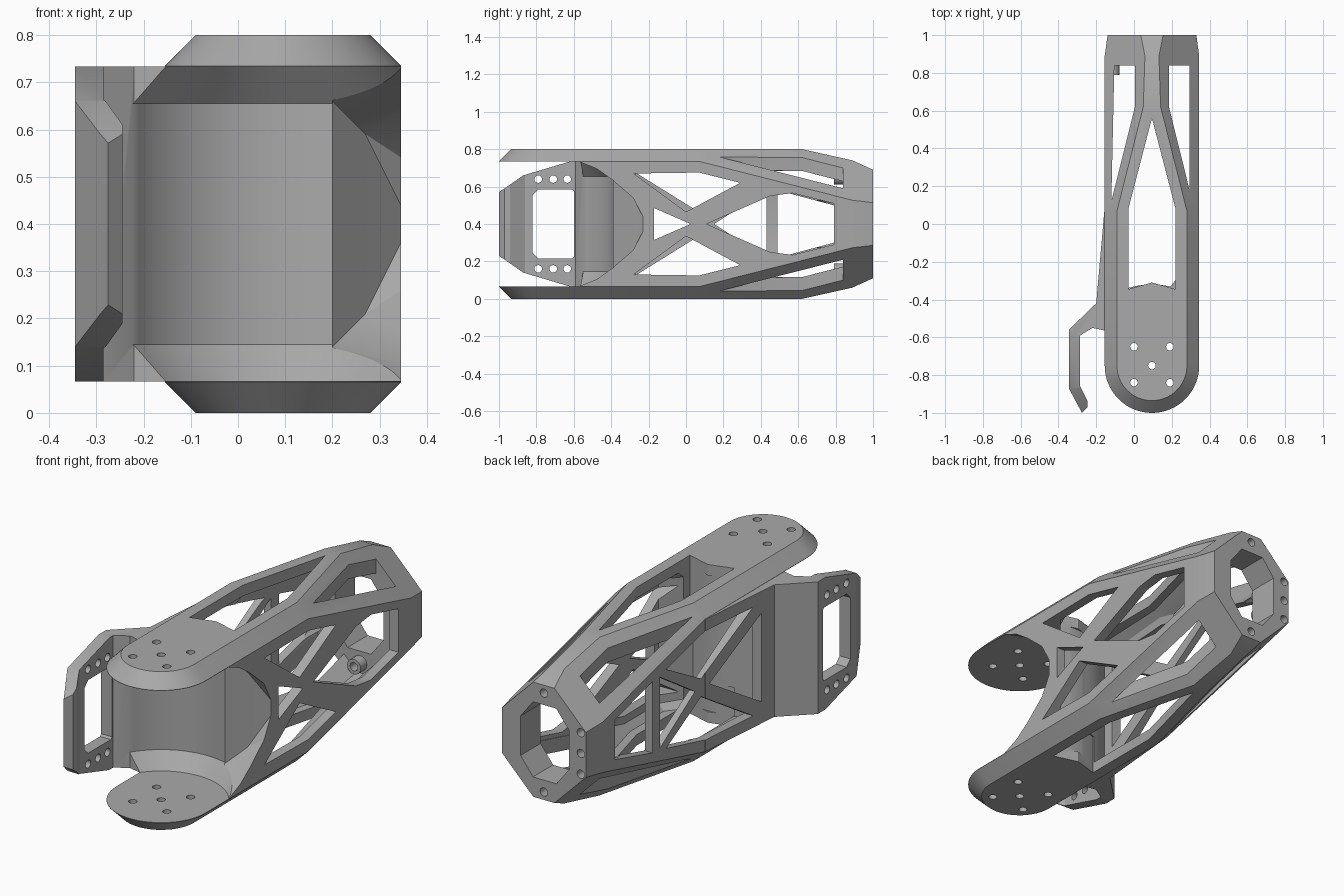
import bpy, bmesh, math
from mathutils import Vector

cube = bpy.data.objects.get("Cube")
if cube:
    bpy.data.objects.remove(cube, do_unlink=True)

CX = 0.095     # centre line of the arm
FY = -0.75     # pivot axis of the fork
MID = 0.4      # everything is built around z = 0 and lifted by this at the end

metal = bpy.data.materials.new("plain grey")
metal.use_nodes = True
metal.diffuse_color = (0.4, 0.4, 0.4, 1)
metal.node_tree.nodes["Principled BSDF"].inputs["Base Color"].default_value = (0.4, 0.4, 0.4, 1)


def to_object(bm, name):
    bmesh.ops.recalc_face_normals(bm, faces=bm.faces[:])
    mesh = bpy.data.meshes.new(name)
    bm.to_mesh(mesh)
    bm.free()
    ob = bpy.data.objects.new(name, mesh)
    bpy.context.collection.objects.link(ob)
    return ob


def hull(points, name):
    bm = bmesh.new()
    for p in points:
        bm.verts.new(p)
    bmesh.ops.convex_hull(bm, input=bm.verts[:])
    bmesh.ops.delete(bm, geom=[v for v in bm.verts if not v.link_faces], context='VERTS')
    bmesh.ops.dissolve_limit(bm, angle_limit=0.02, verts=bm.verts[:], edges=bm.edges[:])
    return to_object(bm, name)


def prism(pts, axis, lo, hi, name="cutter"):
    """Extrude a flat outline along an axis; pts use the other two axes in order."""
    place = {'x': lambda a, b, t: (t, a, b),
             'y': lambda a, b, t: (a, t, b),
             'z': lambda a, b, t: (a, b, t)}[axis]
    bm = bmesh.new()
    low = [bm.verts.new(place(a, b, lo)) for a, b in pts]
    high = [bm.verts.new(place(a, b, hi)) for a, b in pts]
    bm.faces.new(low)
    bm.faces.new(high[::-1])
    for i in range(len(pts)):
        j = (i + 1) % len(pts)
        bm.faces.new((low[i], high[i], high[j], low[j]))
    return to_object(bm, name)


def circle(cx, cy, r, n=20):
    return [(cx + r * math.cos(math.tau * i / n), cy + r * math.sin(math.tau * i / n))
            for i in range(n)]


def combine(target, tool, op='DIFFERENCE'):
    mod = target.modifiers.new("join", 'BOOLEAN')
    mod.operation, mod.object, mod.solver = op, tool, 'EXACT'
    deps = bpy.context.evaluated_depsgraph_get()
    deps.update()
    mesh = bpy.data.meshes.new_from_object(target.evaluated_get(deps))
    target.modifiers.clear()
    target.data = mesh
    bpy.data.objects.remove(tool, do_unlink=True)


def section(y, cx, w, h, c):
    """Chamfered rectangle: half width w, half height h, diagonal limit c."""
    return [(cx + sx * a, y, sz * b) for sx in (1, -1) for sz in (1, -1)
            for a, b in ((w, c - w), (c - h, h))]


def flip(pts):
    return [(a, -b) for a, b in pts]


def mirrored(pts):
    """Close a half outline by reflecting it in height."""
    return pts + [(a, -b) for a, b in reversed(pts) if b]


# Outer body: tapered chamfered tube with round fork ends
pts = []
for y, w, h, c in ((FY, .25, .4, .585), (.07, .25, .4, .585), (.62, .25, .4, .446),
                   (.89, .25, .34, .377), (1, .235, .29, .349)):
    pts += section(y, CX, w, h, c)
for r, z in ((.25, .335), (.185, .4)):
    for x, y in circle(CX, FY, r, 64):
        pts += [(x, y, z), (x, y, -z)]
arm = hull(pts, "arm_frame")

# Offset side bracket: plan outline limited by a side outline
plan = [(-.157, .07), (-.2, -.42), (-.345, -.56), (-.345, -.87), (-.275, -1), (-.245, -.97),
        (-.245, -.94), (-.285, -.86), (-.285, -.59), (-.22, -.55), (-.15, -.565),
        (-.1, -.5), (-.1, .07)]
bracket = prism(plan, 'z', -.334, .334, "side_bracket")
side = mirrored([(-1.01, .165), (-.97, .19), (-.87, .26), (-.62, .3345), (.2, .3345)])
combine(bracket, prism(side, 'x', -.5, .1), 'INTERSECT')
combine(arm, bracket, 'UNION')

# Hollow interior behind the curved socket wall
pts = section(-.45, -.02, .12, .345, .42)
for y, w, h, c in ((-.2, .2, .345, .514), (.07, .2, .345, .514),
                   (.62, .2, .345, .374), (.84, .2, .3, .318)):
    pts += section(y, CX, w, h, c)
hollow = hull(pts, "hollow")
combine(hollow, prism(circle(CX, FY, .43, 80), 'z', -.6, .6))
combine(arm, hollow)

# Fork cavity: cylinder with coned ends, opened toward one side
pts = []
for r, z in ((.31, .333), (.375, .255)):
    for x, y in circle(CX, FY, r, 80):
        pts += [(x, y, z), (x, y, -z)]
combine(arm, hull(pts, "socket"))
half = [(.2, -.39, .26), (.27, -.31, .19), (.345, -.23, .04), (.2, -.6, .3),
        (.345, -.57, .333), (.5, -.57, .333), (.5, -.23, .04), (.345, -.8, .333), (.5, -.8, .333)]
combine(arm, hull(half + [(x, y, -z) for x, y, z in half], "side_opening"))

# Truss windows in the two side walls
near_top = [(-.28, .27), (.07, .275), (.29, .22), (0, .065)]
near = [near_top, flip(near_top),
        [(-.17, .085), (.025, 0), (-.17, -.085)],
        mirrored([(.11, 0), (.45, .15), (.57, .165), (.79, .11)])]
far_top = [(-.27, .275), (.07, .275), (.38, .2), (.1, .045)]
far = [far_top, flip(far_top),
       mirrored([(-.33, .225), (.04, 0)]),
       mirrored([(.15, 0), (.43, .18)]),
       mirrored([(.49, .18), (.79, .1)])]
for w in near:
    combine(arm, prism(w, 'x', .24, .5))
for w in far:
    combine(arm, prism(w, 'x', -.4, -.05))

# Windows in the top, the bottom and the four chamfers
spine = [(-.03, -.345), (CX, -.31), (.22, -.345), (.22, .08), (CX, .56), (-.03, .08)]
right = [(.185, .62), (.185, .84), (.294, .84), (.294, .18)]
left = [(2 * CX - x, y) for x, y in right[:3]] + [(-.12, .12)]
for s in (1, -1):
    combine(arm, prism(spine, 'z', s * .2, s * .6))
    for w in (right, left):
        combine(arm, prism(w, 'z', s * .1, s * .6))

# Back opening, bosses and bolt holes
back = mirrored([(CX - .14, .1), (CX - .07, .19), (CX + .06, .19), (CX + .13, .1)])
combine(arm, prism(back, 'y', .7, 1.2))
bolts = [(CX, .25), (CX, -.25), (-.112, .105), (-.112, 0), (-.112, -.105)]
for x, z in bolts:
    r = .038 if x == CX else .034
    combine(arm, prism(circle(x, z, r), 'y', .79, .9), 'UNION')
for x, z in bolts:
    combine(arm, prism(circle(x, z, .021), 'y', .7, 1.2))

# Fork plate holes
for x, y in ((0, -.65), (.19, -.65), (CX, FY), (0, -.84), (.19, -.84)):
    combine(arm, prism(circle(x, y, .02), 'z', -.6, .6))

# Bracket window and holes
window = mirrored([(-.82, .155), (-.79, .185), (-.61, .185), (-.6, .175)])
combine(arm, prism(window, 'x', -.5, -.23))
for y in (-.79, -.71, -.635):
    for z in (.24, -.24):
        combine(arm, prism(circle(y, z, .02), 'x', -.5, -.23))

# Lift onto the ground, colour and shade
for v in arm.data.vertices:
    v.co += Vector((0, 0, MID))
arm.data.materials.clear()
arm.data.materials.append(metal)
for f in arm.data.polygons:
    f.material_index = 0
bpy.ops.object.select_all(action='DESELECT')
arm.select_set(True)
bpy.context.view_layer.objects.active = arm
bpy.ops.object.shade_smooth_by_angle(angle=math.radians(25))
